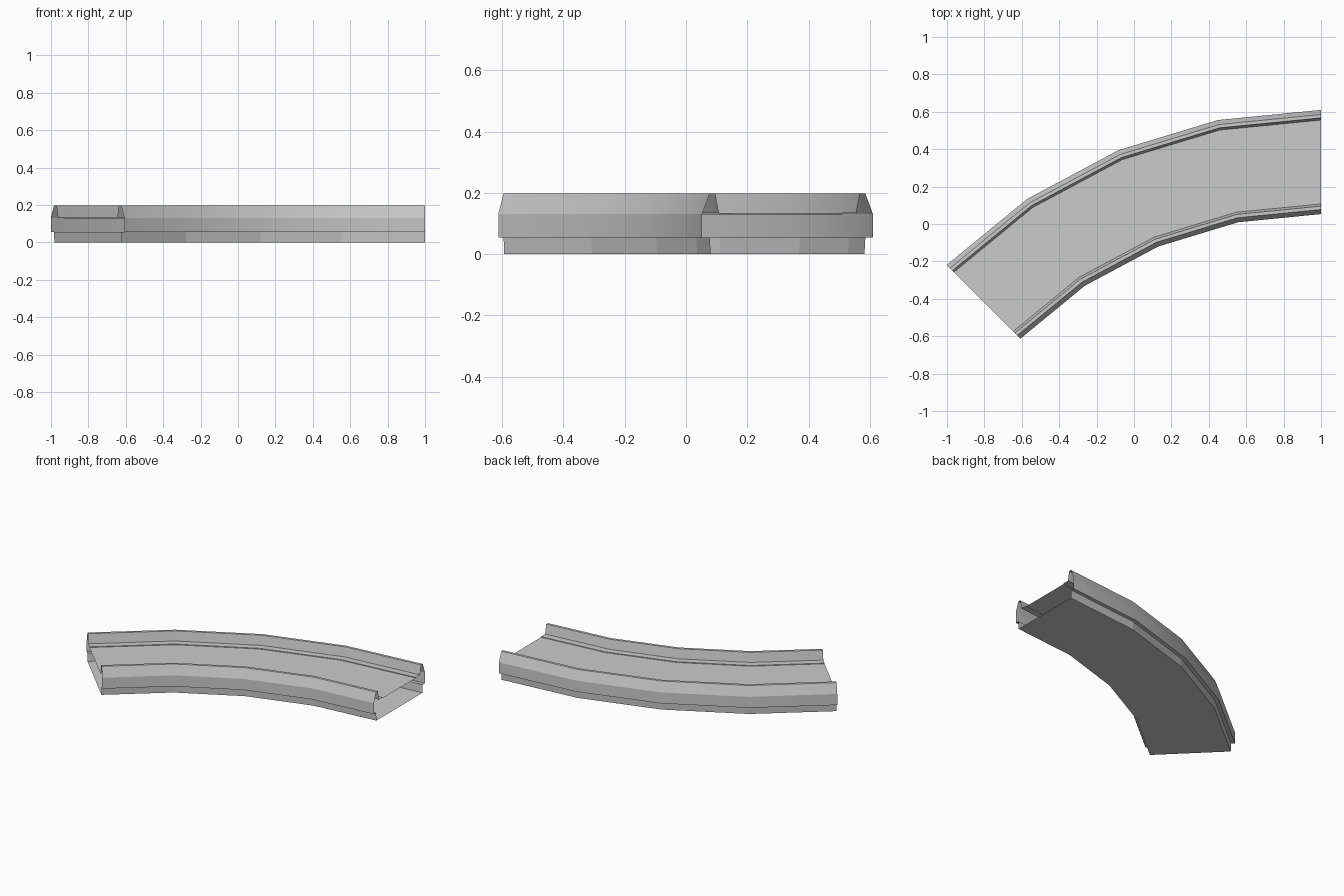
import bpy, math

if "Cube" in bpy.data.objects:
    bpy.data.objects.remove(bpy.data.objects["Cube"])

# Curve: a 45 degree bend in four straight segments
CX, CY = 1.0, -2.22
STEPS, SWEEP = 4, math.radians(45)


def sweep(name, profile, smooth):
    """Sweep an open (y, z) section, given at the x = 1 end, round the bend."""
    verts, faces = [], []
    n = len(profile)
    for i in range(STEPS + 1):
        a = SWEEP * i / STEPS
        for y, z in profile:
            r = y - CY
            verts.append((CX - r * math.sin(a), CY + r * math.cos(a), z))
    for i in range(STEPS):
        for j in range(n - 1):
            k = i * n + j
            faces.append((k, k + 1, k + n + 1, k + n))
    mesh = bpy.data.meshes.new(name)
    mesh.from_pydata(verts, [], faces)
    obj = bpy.data.objects.new(name, mesh)
    bpy.context.collection.objects.link(obj)
    if smooth:
        bpy.ops.object.select_all(action='DESELECT')
        obj.select_set(True)
        bpy.context.view_layer.objects.active = obj
        bpy.ops.object.shade_smooth_by_angle(angle=math.radians(15))
    return obj


MID = 0.3315                      # middle of the roadway at the x = 1 end
# Half section of one rail: ledge, inner slope, top, outer slope, side, underside
RAIL = [(0.179, 0.129), (0.179, 0.134), (0.224, 0.134), (0.236, 0.198),
        (0.254, 0.198), (0.2785, 0.131), (0.2785, 0.055), (0.254, 0.055)]

# Side rails, mirrored about the middle of the roadway
sweep("outer_rail", [(MID + d, z) for d, z in RAIL], True)
sweep("inner_rail", [(MID - d, z) for d, z in reversed(RAIL)], True)

# Slightly sunken road deck
sweep("road_deck", [(MID - 0.179, 0.129), (MID + 0.179, 0.129)], True)

# Open-ended base tray: outer skirt, floor, inner skirt
sweep("base_tray", [(MID + 0.254, 0.055), (MID + 0.251, 0.0),
                    (MID - 0.251, 0.0), (MID - 0.254, 0.055)], False)
